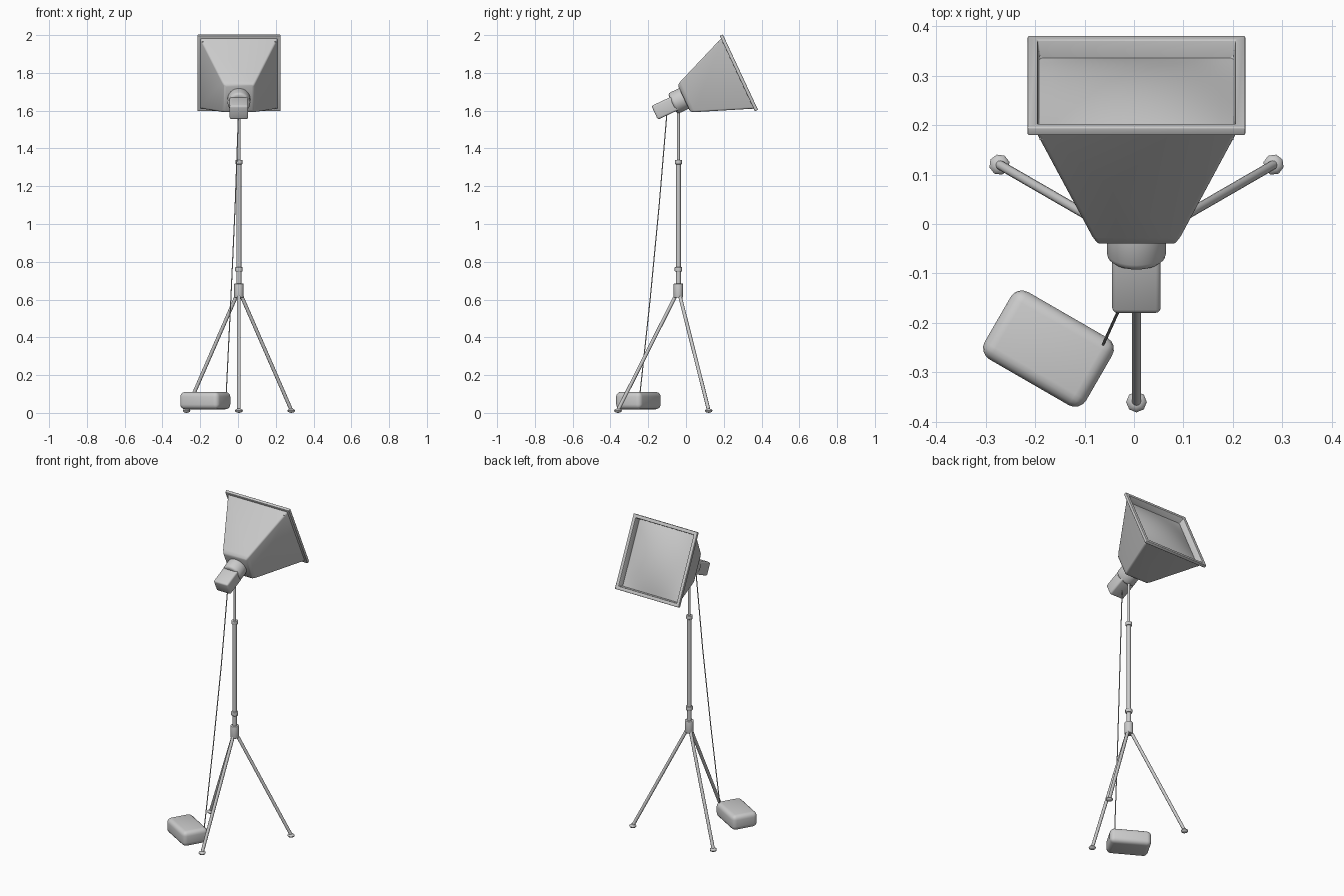
import bpy, bmesh, math
from mathutils import Matrix, Vector

cube = bpy.data.objects.get("Cube")
if cube:
    bpy.data.objects.remove(cube, do_unlink=True)

grey = bpy.data.materials.new("light_grey")
grey.use_nodes = True
colour = (0.6, 0.6, 0.6, 1)
grey.diffuse_color = colour
grey.node_tree.nodes["Principled BSDF"].inputs["Base Color"].default_value = colour

AXIS = Vector((0.005, -0.04, 0))          # stand centre line
HEAD = Matrix.Translation((0.005, 0.28, 1.80)) @ Matrix.Rotation(math.radians(25), 4, 'X')


def finish(name, bm, matrix=Matrix(), bevel=0, segments=3, recalc=True):
    """Turn a bmesh into a placed, shaded object."""
    if recalc:
        bmesh.ops.recalc_face_normals(bm, faces=bm.faces)
    mesh = bpy.data.meshes.new(name)
    bm.to_mesh(mesh)
    bm.free()
    obj = bpy.data.objects.new(name, mesh)
    bpy.context.collection.objects.link(obj)
    obj.matrix_world = matrix
    mesh.materials.append(grey)
    bpy.ops.object.select_all(action='DESELECT')
    obj.select_set(True)
    bpy.context.view_layer.objects.active = obj
    if bevel:
        mod = obj.modifiers.new("rounding", 'BEVEL')
        mod.width, mod.segments = bevel, segments
        mod.limit_method, mod.angle_limit = 'ANGLE', math.radians(40)
        bpy.ops.object.modifier_apply(modifier=mod.name)
    bpy.ops.object.shade_smooth_by_angle(angle=math.radians(40))
    return obj


def rod(name, start, end, radius, sides=16, matrix=Matrix(), bevel=0):
    """Cylinder between two points."""
    start, end = Vector(start), Vector(end)
    d = end - start
    place = Matrix.Translation((start + end) / 2) @ d.to_track_quat('Z', 'Y').to_matrix().to_4x4()
    bm = bmesh.new()
    bmesh.ops.create_cone(bm, cap_ends=True, segments=sides, radius1=radius,
                          radius2=radius, depth=d.length)
    return finish(name, bm, matrix @ place, bevel)


def box(name, size, matrix, bevel, segments=3):
    bm = bmesh.new()
    bmesh.ops.create_cube(bm, size=1)
    bmesh.ops.scale(bm, vec=size, verts=bm.verts)
    return finish(name, bm, matrix, bevel, segments)


def square_loft(name, profile, cap=False, bevel=0):
    """Skin square rings (half width, position along the lamp axis)."""
    bm = bmesh.new()
    rings = [[bm.verts.new((sx * h, u, sz * h)) for sx, sz in
              ((-1, -1), (1, -1), (1, 1), (-1, 1))] for h, u in profile]
    for a, b in zip(rings, rings[1:]):
        for i in range(4):
            j = (i + 1) % 4
            bm.faces.new((a[i], a[j], b[j], b[i]))
    if cap:
        bm.faces.new(rings[0])
    return finish(name, bm, HEAD, bevel)


# Tilted lamp head: flared shade, front frame, recessed diffuser
square_loft("lamp_shade", [(0.068, -0.321), (0.081, -0.315), (0.09, -0.298), (0.206, -0.006)],
            cap=True, bevel=0.009)
square_loft("shade_frame", [(0.203, -0.009), (0.22, -0.009), (0.22, 0.009),
                            (0.2, 0.009), (0.196, -0.03)], bevel=0.003)

PANEL = 0.196
bm = bmesh.new()
bmesh.ops.create_grid(bm, x_segments=16, y_segments=16, size=PANEL)
for v in bm.verts:
    a, b = v.co.x / PANEL, v.co.y / PANEL
    v.co = (v.co.x, -0.03 + 0.03 * (1 - a * a) * (1 - b * b), -v.co.y)
for f in bm.faces:
    f.normal_update()
    if f.normal.y < 0:
        f.normal_flip()
finish("diffuser_panel", bm, HEAD, recalc=False)

# Neck and lamp housing behind the shade
rod("lamp_neck", (0, -0.388, 0), (0, -0.31, 0), 0.06, 32, HEAD, 0.015)
box("lamp_housing", (0.098, 0.127, 0.08), HEAD @ Matrix.Translation((0, -0.43, -0.003)), 0.01)

# Telescopic pole, bottom to top
for name, low, high, radius in (
        ("leg_hub", 0.61, 0.685, 0.025),
        ("pole_base", 0.68, 0.76, 0.013),
        ("lower_collar", 0.748, 0.772, 0.02),
        ("lower_pole", 0.765, 1.325, 0.0125),
        ("upper_collar", 1.316, 1.339, 0.019),
        ("upper_pole", 1.33, 1.64, 0.008)):
    thick = "collar" in name or "hub" in name
    rod(name, AXIS + Vector((0, 0, low)), AXIS + Vector((0, 0, high)), radius,
        bevel=0.004 if thick else 0)

# Tripod legs and flattened low-poly feet
for name, angle in (("front", -90), ("left", 30), ("right", 150)):
    turn = Matrix.Rotation(math.radians(angle), 4, 'Z')
    out = turn @ Vector((1, 0, 0))
    foot = AXIS + out * 0.32
    rod(name + "_leg", AXIS + out * 0.01 + Vector((0, 0, 0.63)),
        foot + Vector((0, 0, 0.015)), 0.0095, 12)
    bm = bmesh.new()
    bmesh.ops.create_uvsphere(bm, u_segments=8, v_segments=6, radius=0.021)
    bmesh.ops.scale(bm, vec=(1, 1, 0.55), verts=bm.verts)
    finish(name + "_foot", bm, Matrix.Translation(foot + Vector((0, 0, 0.0116))) @ turn)

# Power pack on the floor
box("power_pack", (0.237, 0.157, 0.092),
    Matrix.Translation((-0.173, -0.252, 0.065)) @ Matrix.Rotation(math.radians(-30), 4, 'Z'),
    0.026, 4)

# Cable from the power pack up to the housing
path = [Vector(p) for p in ((-0.063, -0.245, 0.09), (-0.038, -0.19, 0.6),
                            (-0.015, -0.142, 1.1), (0.003, -0.1, 1.6))]
curve = bpy.data.curves.new("power_cable", 'CURVE')
curve.dimensions = '3D'
curve.bevel_depth = 0.003
curve.bevel_resolution = 2
curve.use_fill_caps = True
spline = curve.splines.new('POLY')
spline.points.add(len(path) - 1)
for point, co in zip(spline.points, path):
    point.co = (*co, 1)
curve.materials.append(grey)
bpy.context.collection.objects.link(bpy.data.objects.new("power_cable", curve))
